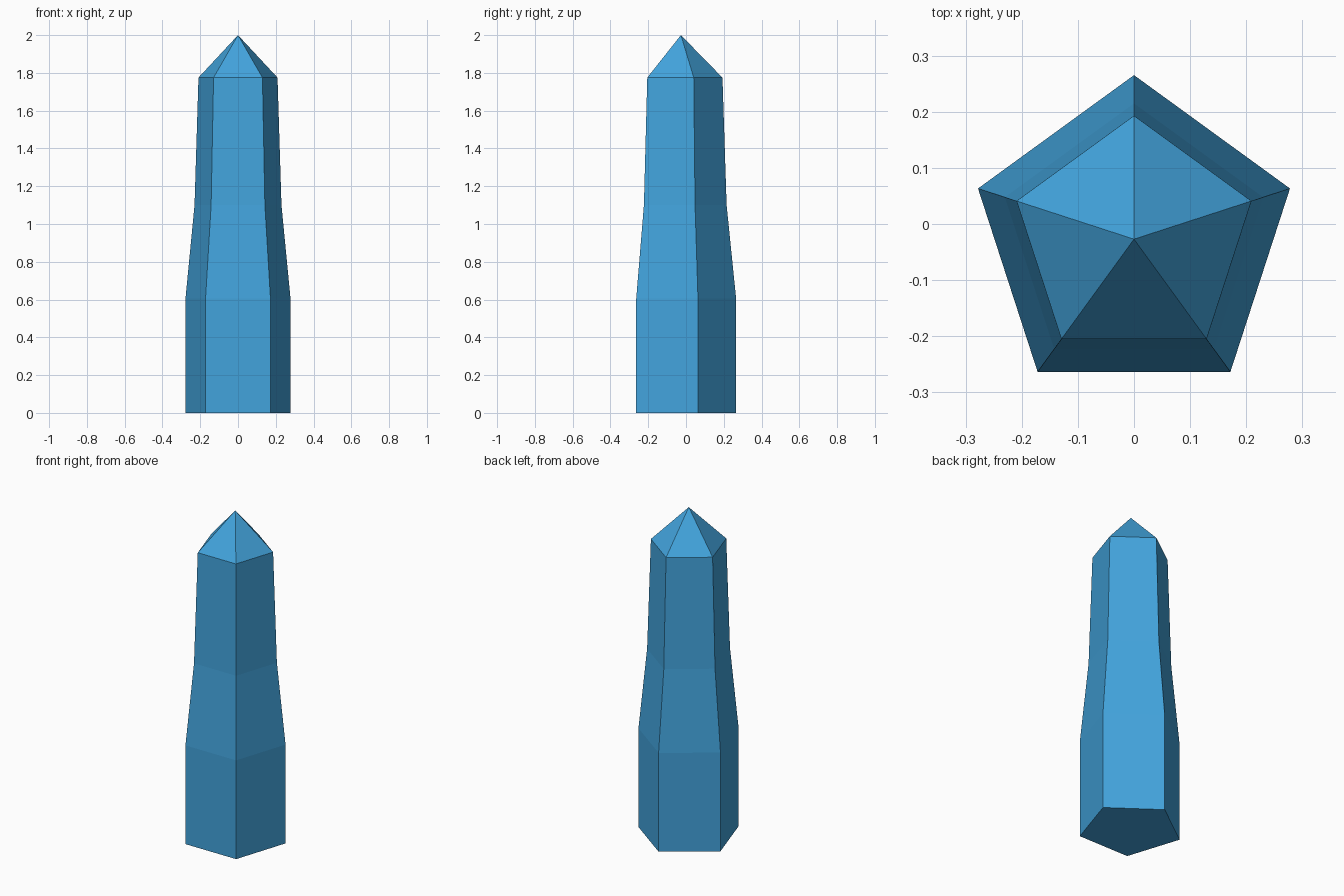
import bpy, bmesh
from math import cos, sin, pi

if "Cube" in bpy.data.objects:
    bpy.data.objects.remove(bpy.data.objects["Cube"])

SIDES = 5
CENTRE_Y = -0.027
RINGS = [(0.0, 0.2923), (0.605, 0.2923), (1.10, 0.242), (1.775, 0.22)]  # (height, radius)
APEX_Z = 2.0

bm = bmesh.new()


def ring(z, r):
    angles = [pi / 2 + 2 * pi * i / SIDES for i in range(SIDES)]
    return [bm.verts.new((r * cos(a), CENTRE_Y + r * sin(a), z)) for a in angles]


# Tapering five-sided shaft
rings = [ring(z, r) for z, r in RINGS]
bm.faces.new(rings[0][::-1])
for low, high in zip(rings, rings[1:]):
    for i in range(SIDES):
        j = (i + 1) % SIDES
        bm.faces.new((low[i], low[j], high[j], high[i]))

# Pointed tip
apex = bm.verts.new((0, CENTRE_Y, APEX_Z))
for i in range(SIDES):
    bm.faces.new((rings[-1][i], rings[-1][(i + 1) % SIDES], apex))

mesh = bpy.data.meshes.new("crystal")
bm.to_mesh(mesh)
bm.free()
crystal = bpy.data.objects.new("crystal", mesh)
bpy.context.collection.objects.link(crystal)

# Blue crystal colour
mat = bpy.data.materials.new("crystal_blue")
mat.diffuse_color = (0.055, 0.37, 0.72, 1)
mat.use_nodes = True
mat.node_tree.nodes["Principled BSDF"].inputs["Base Color"].default_value = mat.diffuse_color
mesh.materials.append(mat)
